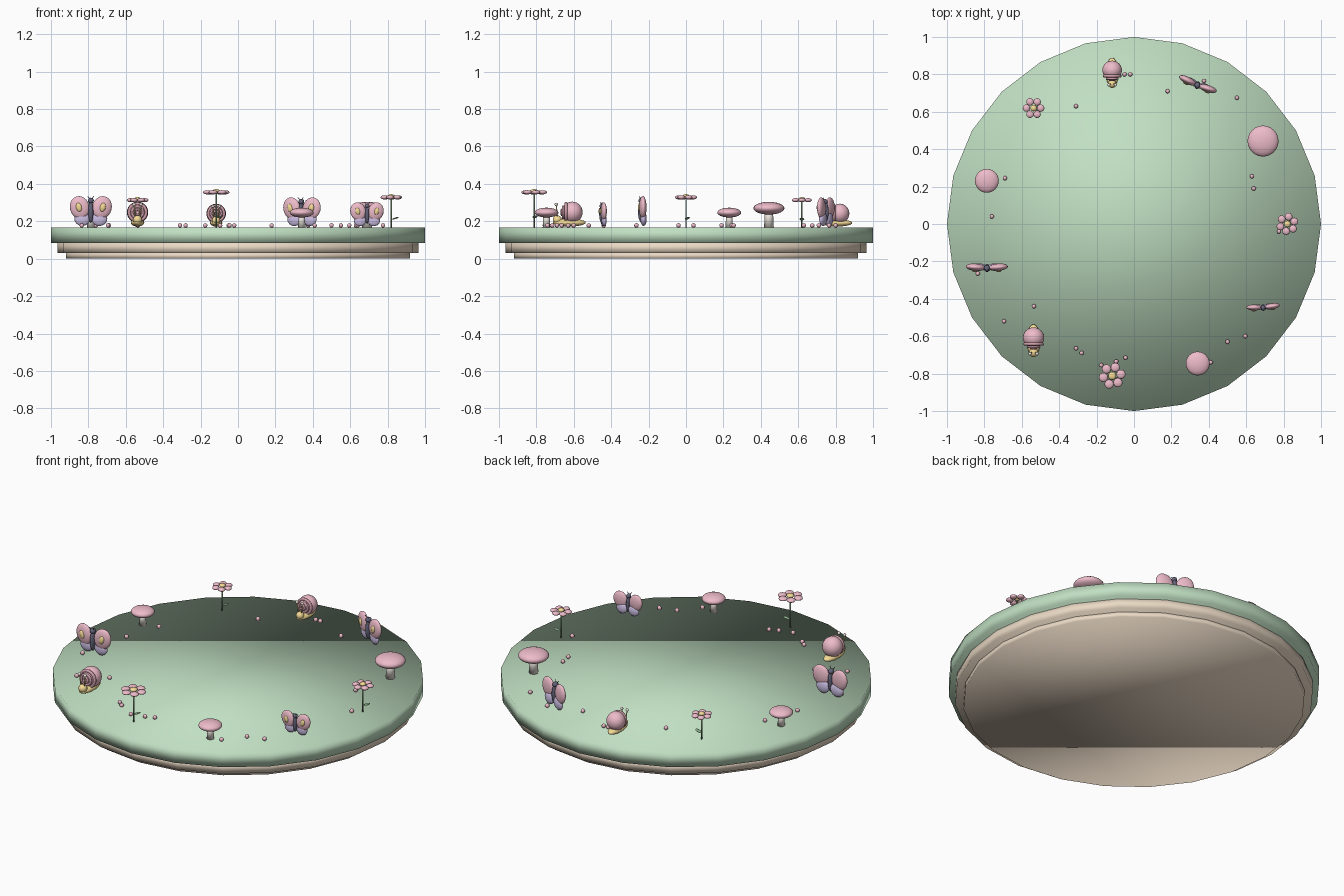
import bpy, bmesh
from math import sin, cos, pi, radians, tau
from mathutils import Matrix, Vector

if "Cube" in bpy.data.objects:
    bpy.data.objects.remove(bpy.data.objects["Cube"])

TOP = 0.168


def material(name, rgb):
    m = bpy.data.materials.new(name)
    m.diffuse_color = (*rgb, 1)
    m.use_nodes = True
    m.node_tree.nodes["Principled BSDF"].inputs["Base Color"].default_value = m.diffuse_color
    return m


PINK = material("pink", (0.85, 0.50, 0.59))
DARKPINK = material("dark_pink", (0.62, 0.34, 0.40))
GREEN = material("green", (0.53, 0.74, 0.54))
LEAF = material("leaf_green", (0.30, 0.50, 0.30))
TAN = material("tan", (0.83, 0.70, 0.56))
YELLOW = material("yellow", (0.90, 0.70, 0.30))
PURPLE = material("purple", (0.62, 0.53, 0.80))
DARK = material("dark", (0.13, 0.13, 0.20))
CREAM = material("cream", (0.85, 0.80, 0.74))


def finish(name, bm, mat):
    bmesh.ops.recalc_face_normals(bm, faces=bm.faces)
    for f in bm.faces:
        f.smooth = True
    me = bpy.data.meshes.new(name)
    bm.to_mesh(me)
    bm.free()
    me.materials.append(mat)
    ob = bpy.data.objects.new(name, me)
    bpy.context.collection.objects.link(ob)
    return ob


def balls(name, M, mat, items, seg=16):
    """Ellipsoids: (centre, radii, rotation matrix or None)."""
    bm = bmesh.new()
    for c, r, rot in items:
        T = M @ Matrix.Translation(c) @ (rot or Matrix()) @ Matrix.Diagonal((*r, 1))
        bmesh.ops.create_uvsphere(bm, u_segments=seg, v_segments=seg // 2 + 2, radius=1, matrix=T)
    return finish(name, bm, mat)


def rods(name, M, mat, items, seg=10):
    """Tapered rods: (start, end, r1, r2)."""
    bm = bmesh.new()
    for a, b, r1, r2 in items:
        a, b = Vector(a), Vector(b)
        T = M @ Matrix.Translation((a + b) / 2) @ (b - a).to_track_quat('Z', 'Y').to_matrix().to_4x4()
        bmesh.ops.create_cone(bm, cap_ends=True, segments=seg, radius1=r1, radius2=r2,
                              depth=(b - a).length, matrix=T)
    return finish(name, bm, mat)


def rings(name, M, mat, items, n=20, k=8):
    """Tori facing -y: (y, z, major, minor)."""
    bm = bmesh.new()
    for y, z, R, r in items:
        v = [[bm.verts.new(M @ Vector(((R + r * cos(tau * j / k)) * cos(tau * i / n),
                                       y + r * sin(tau * j / k),
                                       z + (R + r * cos(tau * j / k)) * sin(tau * i / n))))
              for j in range(k)] for i in range(n)]
        for i in range(n):
            for j in range(k):
                a, b = (i + 1) % n, (j + 1) % k
                bm.faces.new((v[i][j], v[a][j], v[a][b], v[i][b]))
    return finish(name, bm, mat)


def place(x, y, turn=0, s=1):
    return Matrix.Translation((x, y, TOP)) @ Matrix.Rotation(radians(turn), 4, 'Z') @ Matrix.Scale(s, 4)


def flower(x, y, h, r, turn):
    M = place(x, y, turn)
    rods("flower_stem", M, LEAF, [((0, 0, 0), (0, 0, h), 0.004, 0.004)])
    balls("flower_leaf", M, LEAF, [((0.022, 0, 0.3 * h), (0.02, 0.013, 0.004), Matrix.Rotation(-0.3, 4, 'Y'))], 12)
    balls("flower_petals", M, PINK, [((0.66 * r * cos(tau * i / 6), 0.66 * r * sin(tau * i / 6), h),
                                      (0.34 * r, 0.34 * r, 0.011), None) for i in range(6)])
    balls("flower_centre", M, YELLOW, [((0, 0, h + 0.006), (0.3 * r, 0.3 * r, 0.011), None)])


def mushroom(x, y, s):
    M = place(x, y, 0, s)
    rods("mushroom_stalk", M, CREAM, [((0, 0, 0), (0, 0, 0.1), 0.026, 0.021)], 16)
    balls("mushroom_cap", M, PINK, [((0, 0, 0.102), (0.083, 0.083, 0.034), None)], 24)


def butterfly(x, y, turn, s):
    M = place(x, y, turn, s)
    upper, lower, spots, feelers = [], [], [], []
    for k in (-1, 1):
        rot = Matrix.Rotation(0.08 * k, 4, 'Z') @ Matrix.Rotation(0.25 * k, 4, 'Y')
        upper.append(((0.06 * k, 0, 0.106), (0.052, 0.02, 0.061), rot))
        lower.append(((0.046 * k, 0.004, 0.046), (0.042, 0.017, 0.039), None))
        spots.append(((0.064 * k, -0.017, 0.107), (0.016, 0.009, 0.024), rot))
        feelers.append(((0, -0.008, 0.145), (0.016 * k, -0.018, 0.165), 0.002, 0.002))
    balls("butterfly_upper_wings", M, PINK, upper, 20)
    balls("butterfly_lower_wings", M, PURPLE, lower, 20)
    balls("butterfly_wing_spots", M, YELLOW, spots, 12)
    balls("butterfly_body", M, DARK, [((0, -0.004, 0.085), (0.014, 0.022, 0.062), None),
                                      ((0, -0.006, 0.142), (0.016, 0.018, 0.016), None)])
    rods("butterfly_feelers", M, DARK, feelers, 6)


def snail(x, y, turn, s):
    M = place(x, y, turn, s)
    balls("snail_foot", M, YELLOW, [((0, -0.004, 0.025), (0.036, 0.088, 0.021), None),
                                    ((0, -0.068, 0.04), (0.024, 0.024, 0.024), None)], 20)
    balls("snail_shell", M, PINK, [((0, 0.012, 0.08), (0.057, 0.055, 0.057), None)], 24)
    rings("snail_shell_whorls", M, DARKPINK, [(-0.022, 0.08, 0.046, 0.009), (-0.037, 0.08, 0.03, 0.007),
                                              (-0.044, 0.08, 0.014, 0.006)])
    rods("snail_eye_stalks", M, YELLOW, [((0.01 * k, -0.068, 0.05), (0.019 * k, -0.074, 0.118), 0.004, 0.003)
                                         for k in (-1, 1)], 8)
    balls("snail_eyes", M, CREAM, [((0.019 * k, -0.074, 0.122), (0.009,) * 3, None) for k in (-1, 1)], 12)


# stepped round base
for name, r, z0, z1, mat in (("base_foot", 0.92, 0, 0.032, TAN), ("base_plate", 0.965, 0.03, 0.088, TAN),
                             ("grass_top", 1.0, 0.085, TOP, GREEN)):
    rods(name, Matrix(), mat, [((0, 0, z0), (0, 0, z1), r, r)], 24)

# eleven decorations evenly spaced in a ring
P = [(0.82 * cos(tau * i / 11), 0.82 * sin(tau * i / 11)) for i in range(11)]
flower(*P[0], 0.16, 0.06, 20)
flower(*P[4], 0.145, 0.058, 0)
flower(*P[8], 0.187, 0.072, 10)
mushroom(*P[1], 1.0)
mushroom(*P[5], 0.77)
mushroom(*P[9], 0.77)
butterfly(*P[2], -22, 0.96)
butterfly(*P[6], 0, 1.0)
butterfly(*P[10], 4, 0.8)
snail(*P[3], 0, 0.92)
snail(*P[7], 0, 1.0)

# scattered beads
spots = [(-.31, .63), (-.05, .8), (-.02, .8), (.18, .71), (.55, .675), (.375, .765), (.63, .255), (.64, .19),
         (.775, -.04), (.595, -.6), (.5, -.63), (.41, -.74), (-.045, -.715), (-.095, -.735), (-.175, -.755),
         (-.28, -.69), (-.31, -.665), (-.535, -.44), (-.695, -.52), (-.835, -.265), (-.76, .04), (-.69, .245)]
balls("beads", Matrix.Translation((0, 0, TOP + 0.01)), PINK, [((x, y, 0), (0.012,) * 3, None) for x, y in spots], 10)
